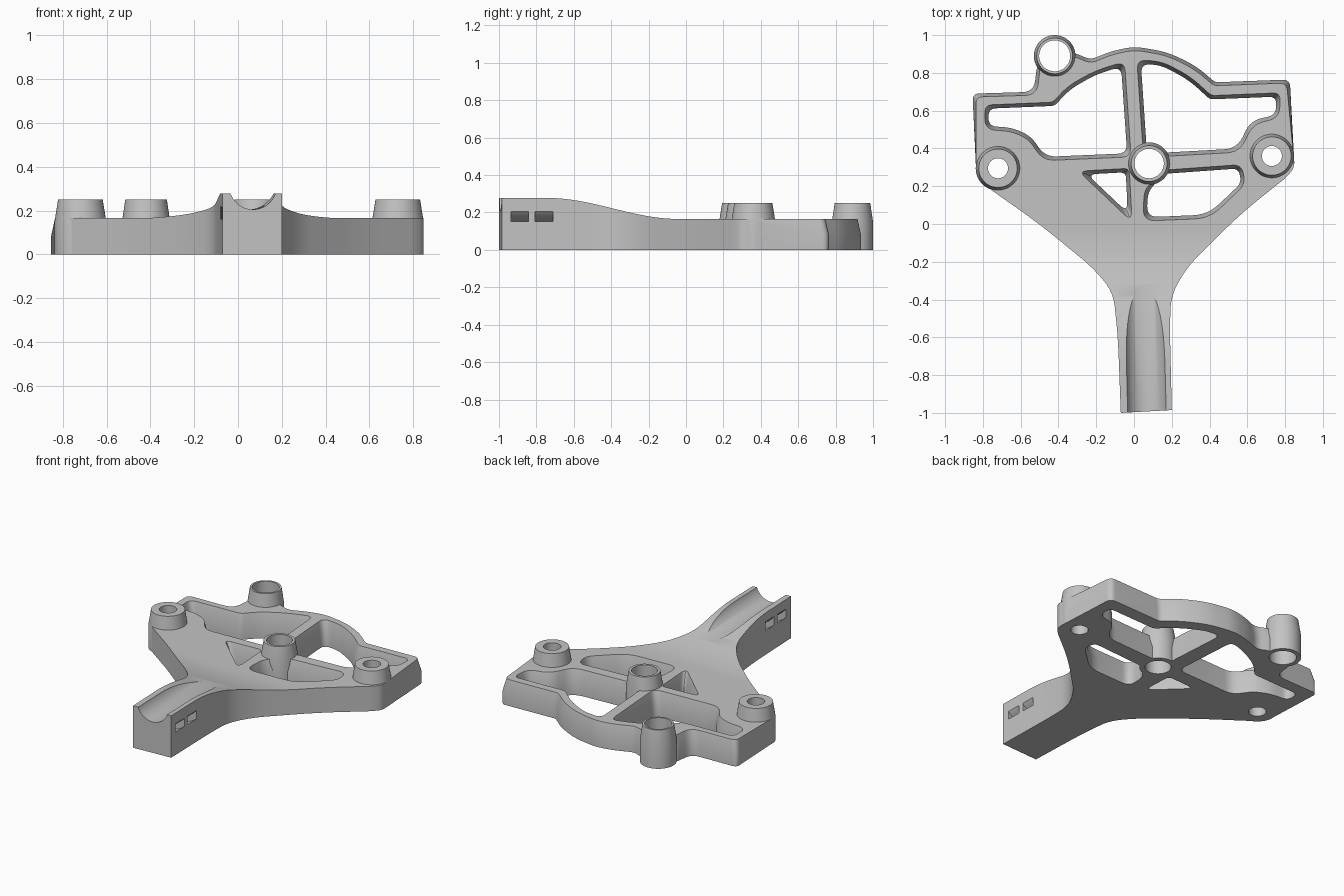
import bpy, bmesh
from math import sin, cos, pi
from mathutils import Matrix, Vector

cube = bpy.data.objects.get("Cube")
if cube:
    bpy.data.objects.remove(cube, do_unlink=True)

TOP, DRAFT_Z, BOSS_TOP = 0.165, 0.085, 0.25


def rounded(corners, steps=6):
    """Round each corner (x, y, trim); without a trim the curve runs fully smooth."""
    out, n = [], len(corners)
    for i, c in enumerate(corners):
        p = Vector(c[:2])
        a, b = Vector(corners[i - 1][:2]) - p, Vector(corners[(i + 1) % n][:2]) - p
        trim = c[2] if len(c) > 2 else 9
        if trim == 0:
            out.append(p)
            continue
        t = min(trim, 0.45 * a.length, 0.45 * b.length)
        s, e = p + a.normalized() * t, p + b.normalized() * t
        for k in range(steps + 1):
            u = k / steps
            out.append(s * (1 - u) ** 2 + p * 2 * u * (1 - u) + e * u * u)
    return out


def inset(corners, dist, weight=lambda p: 1):
    """Move the sharp corners of a counter-clockwise loop inwards, keeping their trims."""
    pts = [Vector(c[:2]) for c in corners]
    out, n = [], len(pts)
    for i, p in enumerate(pts):
        d1, d2 = (p - pts[i - 1]).normalized(), (pts[(i + 1) % n] - p).normalized()
        n1, n2 = Vector((-d1.y, d1.x)), Vector((-d2.y, d2.x))
        q = p + (n1 + n2) / max(0.25, 1 + n1.dot(n2)) * dist * weight(p)
        out.append((q.x, q.y, *corners[i][2:]))
    return out


def circle(r, x=0, y=0, n=64):
    return [Vector((x + r * cos(2 * pi * i / n), y + r * sin(2 * pi * i / n))) for i in range(n)]


def loft(name, layers, matrix=Matrix()):
    """Closed solid through stacked counter-clockwise loops [(points, height), ...]."""
    bm = bmesh.new()
    rings = [[bm.verts.new((p[0], p[1], h)) for p in pts] for pts, h in layers]
    for lo, hi in zip(rings, rings[1:]):
        for i in range(len(lo)):
            bm.faces.new((lo[i - 1], lo[i], hi[i], hi[i - 1]))
    bm.faces.new(rings[0][::-1])
    bm.faces.new(rings[-1])
    bm.transform(matrix)
    mesh = bpy.data.meshes.new(name)
    bm.to_mesh(mesh)
    bm.free()
    obj = bpy.data.objects.new(name, mesh)
    bpy.context.collection.objects.link(obj)
    return obj


def combine(target, tool, operation):
    mod = target.modifiers.new("combine", "BOOLEAN")
    mod.operation, mod.object, mod.solver = operation, tool, "EXACT"
    bpy.context.view_layer.objects.active = target
    bpy.ops.object.modifier_apply(modifier=mod.name)
    bpy.data.objects.remove(tool, do_unlink=True)


# Plate and neck outline, drafted along the upper rim
corners = [
    (-0.07, -1.0, 0), (0.20, -0.985, 0), (0.19, -0.56), (0.195, -0.38), (0.28, -0.23),
    (0.56, 0.05), (0.81, 0.25, 0.03), (0.85, 0.30, 0.04), (0.825, 0.765, 0.04),
    (0.43, 0.75, 0.02), (0.33, 0.835), (0.18, 0.91), (0.0, 0.94), (-0.12, 0.915),
    (-0.23, 0.87), (-0.30, 0.90, 0.03), (-0.42, 0.93, 0.03), (-0.515, 0.83, 0.02),
    (-0.53, 0.70, 0.09), (-0.855, 0.69, 0.035), (-0.835, 0.26, 0.05), (-0.77, 0.19, 0.03),
    (-0.50, 0.0), (-0.22, -0.23), (-0.11, -0.36), (-0.085, -0.60)]
outline = rounded(corners)
rim = rounded(inset(corners, 0.018, lambda p: min(1, max(0, (p.y - 0.33) / 0.06))))
body = loft("bracket_body", [(outline, 0), (outline, DRAFT_Z), (rim, TOP), (rim, 0.4)])

# Side profile: low plate rising in a smooth ramp to the neck
ramp = [(-0.03 - 0.72 * i / 24, TOP + 0.113 * (1 - cos(pi * i / 24)) / 2) for i in range(25)]
profile = [(-1.2, -0.1), (1.2, -0.1), (1.2, TOP)] + ramp + [(-1.2, 0.278)]
profile = [(y, z if z > 0 else -0.0) for y, z in profile]
along_x = Matrix(((0, 0, 1, 0), (1, 0, 0, 0), (0, 1, 0, 0), (0, 0, 0, 1)))
combine(body, loft("side_profile", [(profile, -1.2), (profile, 1.2)], along_x), "INTERSECT")

# Lightening windows, wider at the top (counter-clockwise corners)
windows = {
    "upper_left_window": [
        (-0.79, 0.50, 0.06), (-0.65, 0.49), (-0.56, 0.45), (-0.48, 0.335, 0.06),
        (-0.015, 0.355, 0.05), (-0.05, 0.86, 0.05), (-0.21, 0.81), (-0.35, 0.73),
        (-0.43, 0.645, 0.02), (-0.79, 0.63, 0.04)],
    "upper_right_window": [
        (0.05, 0.355, 0.03), (0.20, 0.36, 0.03), (0.56, 0.38, 0.07), (0.63, 0.53),
        (0.77, 0.56, 0.08), (0.775, 0.695, 0.04), (0.41, 0.68, 0.02), (0.30, 0.78),
        (0.15, 0.86), (0.015, 0.87, 0.05)],
    "lower_right_window": [
        (0.055, 0.18, 0.04), (0.045, 0.015, 0.07), (0.40, 0.03, 0.08),
        (0.59, 0.21, 0.07), (0.57, 0.315, 0.06), (0.15, 0.285, 0.03)],
    "lower_left_window": [
        (-0.01, 0.01, 0.06), (-0.025, 0.295, 0.03), (-0.295, 0.28, 0.05)],
}
for name, opening in windows.items():
    wide, narrow = rounded(opening), rounded(inset(opening, 0.02))
    tool = loft(name, [(narrow, -0.1), (narrow, DRAFT_Z), (wide, TOP + 0.001), (wide, 0.5)])
    combine(body, tool, "DIFFERENCE")

# Tapered bosses with through holes: x, y, base radius, top radius, hole radius
bosses = [(-0.72, 0.295, 0.118, 0.102, 0.053), (0.73, 0.36, 0.118, 0.102, 0.053),
          (-0.42, 0.89, 0.11, 0.095, 0.082), (0.08, 0.32, 0.112, 0.095, 0.078)]
for x, y, base, top, hole in bosses:
    layers = [(circle(base, x, y), 0), (circle(base, x, y), 0.15), (circle(top, x, y), BOSS_TOP)]
    combine(body, loft("boss", layers), "UNION")
for x, y, base, top, hole in bosses:
    bore = circle(hole, x, y)
    combine(body, loft("boss_hole", [(bore, -0.1), (bore, 0.5)]), "DIFFERENCE")

# Round channel along the neck
along_y = Matrix(((0, 1, 0, 0), (0, 0, 1, 0), (1, 0, 0, 0), (0, 0, 0, 1)))
axis = Matrix.Translation((0.066, -0.9, 0.313)) @ Matrix.Rotation(0.025, 4, "Z") @ along_y
combine(body, loft("channel", [(circle(0.108), -0.3), (circle(0.108), 0.75)], axis), "DIFFERENCE")

# Curved strap slots passing under the channel
for start in (-0.04, 0.09):
    end = start + 0.095
    slot = loft("strap_slot", [(circle(0.208), start), (circle(0.208), end)], axis)
    core = loft("slot_core", [(circle(0.17), start - 0.1), (circle(0.17), end + 0.1)], axis)
    combine(slot, core, "DIFFERENCE")
    combine(body, slot, "DIFFERENCE")

# Single grey material
grey = bpy.data.materials.new("grey_plastic")
grey.use_nodes = True
colour = (0.55, 0.55, 0.55, 1)
grey.diffuse_color = colour
grey.node_tree.nodes["Principled BSDF"].inputs["Base Color"].default_value = colour
body.data.materials.clear()
body.data.materials.append(grey)
for face in body.data.polygons:
    face.material_index = 0

bpy.ops.object.select_all(action="DESELECT")
body.select_set(True)
bpy.context.view_layer.objects.active = body
bpy.ops.object.shade_smooth_by_angle(angle=pi / 6)
